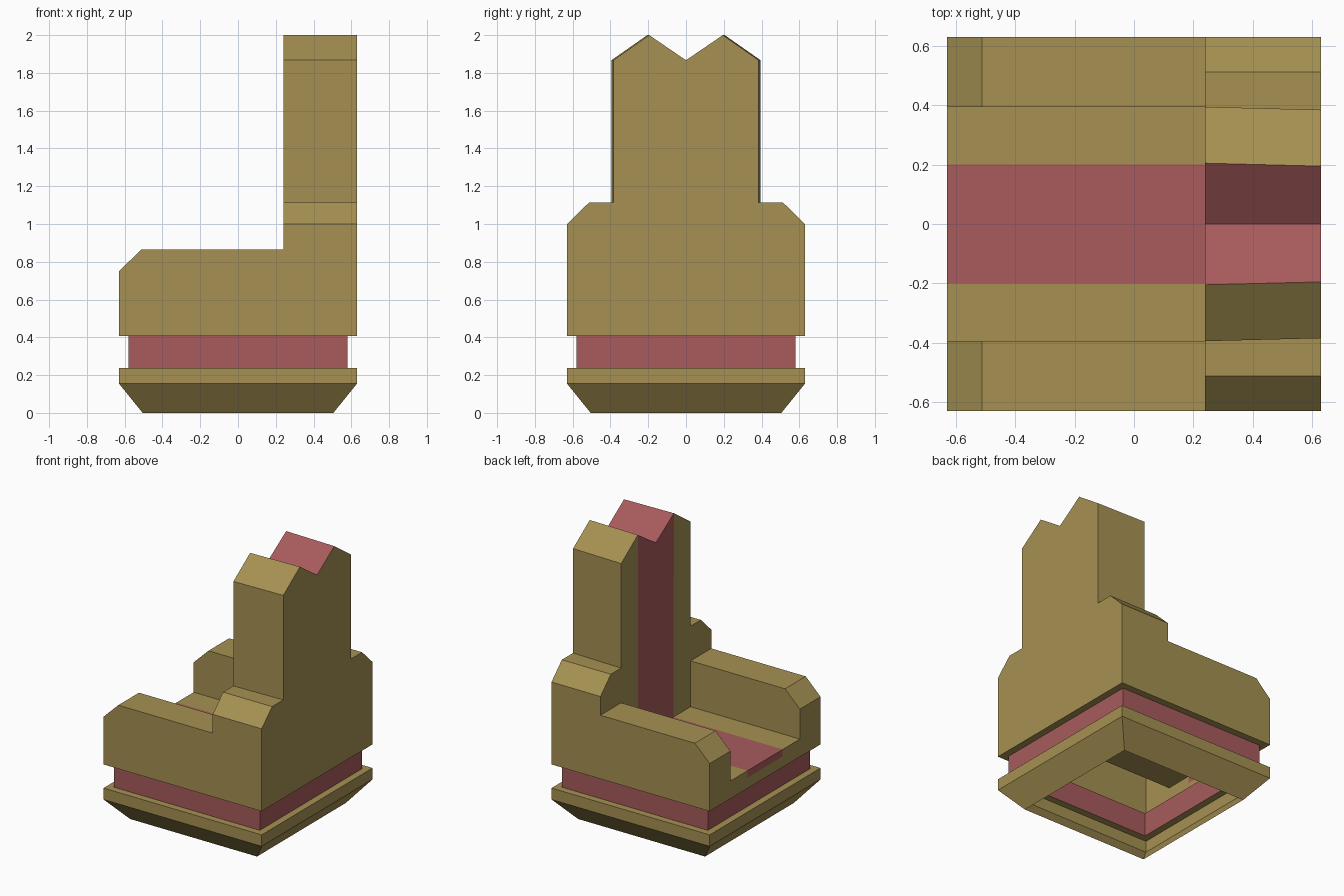
import bpy
from mathutils import Vector

if "Cube" in bpy.data.objects:
    bpy.data.objects.remove(bpy.data.objects["Cube"], do_unlink=True)


def material(name, rgb):
    mat = bpy.data.materials.new(name)
    mat.use_nodes = True
    mat.diffuse_color = (*rgb, 1)
    mat.node_tree.nodes["Principled BSDF"].inputs["Base Color"].default_value = (*rgb, 1)
    return mat


gold = material("dull gold", (0.38, 0.283, 0.085))
red = material("muted red", (0.39, 0.105, 0.107))
GOLD, RED = 0, 1

# Shared dimensions
W = 0.63                    # half width of the body
CH = 0.512                  # where the chamfers begin
BX = 0.24                   # front plane of the backrest
AIN = 0.395                 # inner side of the arms
TIN = 0.385                 # tower half width at the rear
STRIPE = 0.2                # half width of the red strip
PF, PR = 0.205, 0.195       # tower peak offset, front and rear
BOT, SEAT, LIP = 0.407, 0.535, 0.485
ARM_LOW, ARM = 0.75, 0.865
SH_LOW, SH = 1.0, 1.115     # shoulders beside the tower
EAVE, PEAK = 1.867, 2.0

RIGHT, LEFT = Vector((1, 0, 0)), Vector((-1, 0, 0))
OUT, INWARD = Vector((0, 1, 0)), Vector((0, -1, 0))
UP = Vector((0, 0, 1))


def at_x(x, *pts):
    return [(x, y, z) for y, z in pts]


def at_y(y, *pts):
    return [(x, y, z) for x, z in pts]


def span_x(x0, x1, a, b, c=None, d=None):
    """Quad between the (y, z) edge a-b at x0 and the edge c-d at x1."""
    c, d = c or a, d or b
    return [(x0, *a), (x0, *b), (x1, *d), (x1, *c)]


def shell(name, panels, mirror=True):
    """Open shell from (points, outward direction, colour) panels."""
    verts, faces = [], []
    for pts, outward, _ in panels:
        pts = [Vector(p) for p in pts]
        normal = Vector()
        for i, p in enumerate(pts):
            normal += p.cross(pts[(i + 1) % len(pts)])
        if normal.dot(outward) < 0:
            pts.reverse()
        faces.append(range(len(verts), len(verts) + len(pts)))
        verts += pts
    mesh = bpy.data.meshes.new(name)
    mesh.from_pydata(verts, [], [list(f) for f in faces])
    mesh.materials.append(gold)
    mesh.materials.append(red)
    for face, panel in zip(mesh.polygons, panels):
        face.material_index = panel[2]
    obj = bpy.data.objects.new(name, mesh)
    bpy.context.collection.objects.link(obj)
    if mirror:
        mod = obj.modifiers.new("both sides", "MIRROR")
        mod.use_axis = (False, True, False)
    return obj


# Backrest: twin-peaked tower with a red strip, and its rear wall
shell("backrest", [
    (at_x(W, (0, BOT), (W, BOT), (W, SH_LOW), (CH, SH), (TIN, SH),
          (TIN, EAVE), (PR, PEAK), (0, EAVE)), RIGHT, GOLD),
    (at_x(BX, (STRIPE, SEAT), (AIN, SEAT), (AIN, EAVE), (PF, PEAK)), LEFT, GOLD),
    (at_x(BX, (0, SEAT), (STRIPE, SEAT), (PF, PEAK), (0, EAVE)), LEFT, RED),
    (span_x(BX, W, (AIN, SH), (AIN, EAVE), (TIN, SH), (TIN, EAVE)), OUT, GOLD),
    (span_x(BX, W, (AIN, EAVE), (PF, PEAK), (TIN, EAVE), (PR, PEAK)), UP, GOLD),
    (span_x(BX, W, (PF, PEAK), (0, EAVE), (PR, PEAK), (0, EAVE)), UP, RED),
])

# Shoulders: chamfered blocks on both sides of the tower
shell("shoulders", [
    (at_x(BX, (W, ARM), (W, SH_LOW), (CH, SH), (AIN, SH), (AIN, ARM)), LEFT, GOLD),
    (span_x(BX, W, (CH, SH), (AIN, SH), (CH, SH), (TIN, SH)), UP, GOLD),
    (span_x(BX, W, (W, SH_LOW), (CH, SH)), UP, GOLD),
])

# Armrests with the outer side walls
shell("armrests", [
    (at_y(W, (-W, BOT), (W, BOT), (W, SH_LOW), (BX, SH_LOW), (BX, ARM),
          (-CH, ARM), (-W, ARM_LOW)), OUT, GOLD),
    (at_y(AIN, (-W, SEAT), (BX, SEAT), (BX, ARM), (-CH, ARM),
          (-W, ARM_LOW)), INWARD, GOLD),
    (span_x(-CH, BX, (AIN, ARM), (W, ARM)), UP, GOLD),
    (span_x(-W, -CH, (AIN, ARM_LOW), (W, ARM_LOW), (AIN, ARM), (W, ARM)), UP, GOLD),
    (at_x(-W, (AIN, BOT), (W, BOT), (W, ARM_LOW), (AIN, ARM_LOW)), LEFT, GOLD),
])

# Seat with a red runner folded over its edge
shell("seat", [
    (span_x(-W, BX, (0, SEAT), (STRIPE, SEAT)), UP, RED),
    (span_x(-W, BX, (STRIPE, SEAT), (AIN, SEAT)), UP, GOLD),
    (at_x(-W, (0, LIP), (STRIPE, LIP), (STRIPE, SEAT), (0, SEAT)), LEFT, RED),
    (at_x(-W, (0, BOT), (AIN, BOT), (AIN, SEAT), (STRIPE, SEAT),
          (STRIPE, LIP), (0, LIP)), LEFT, GOLD),
])

# Base: hollow square rings, open underneath, with a recessed red band
profile = [(0.505, 0), (W, 0.155), (W, 0.237), (0.58, 0.237), (0.58, BOT), (W, BOT)]
rings = []
for (r0, z0), (r1, z1) in zip(profile, profile[1:]):
    colour = RED if r0 == r1 and r0 < W else GOLD
    for side in (RIGHT, LEFT, OUT, INWARD):
        across = UP.cross(side)
        pts = [side * r + across * r * s + UP * z
               for r, z, s in ((r0, z0, -1), (r0, z0, 1), (r1, z1, 1), (r1, z1, -1))]
        rings.append((pts, side * (z1 - z0) + UP * (r0 - r1), colour))
shell("base", rings, mirror=False)
